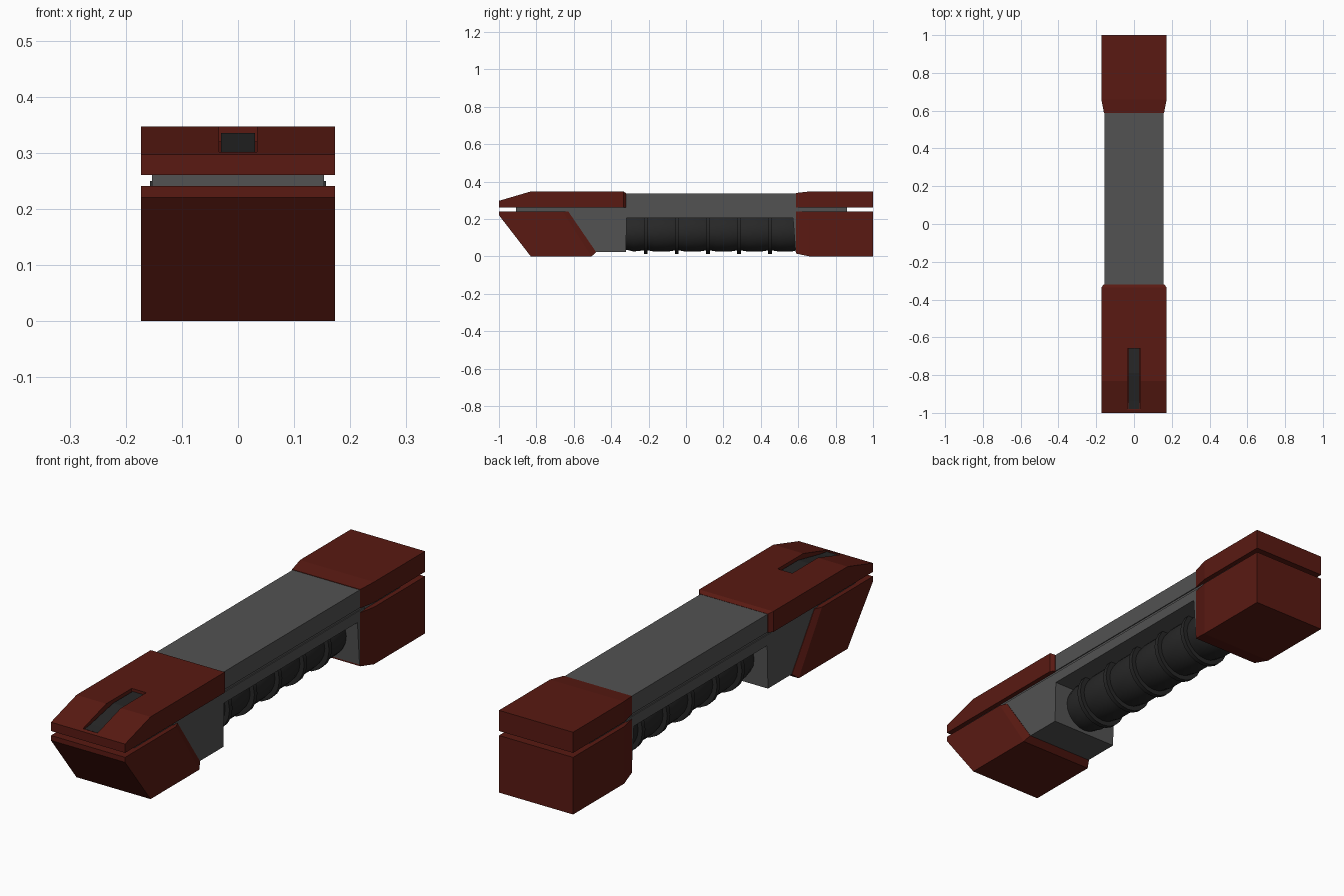
import bpy, bmesh, math

if "Cube" in bpy.data.objects:
    bpy.data.objects.remove(bpy.data.objects["Cube"])


def material(name, rgb):
    m = bpy.data.materials.new(name)
    m.diffuse_color = (*rgb, 1)
    m.use_nodes = True
    m.node_tree.nodes["Principled BSDF"].inputs["Base Color"].default_value = m.diffuse_color
    return m


RED = material("dark_red", (0.1, 0.01, 0.006))
GREY = material("mid_grey", (0.085, 0.085, 0.085))
DARK = material("dark_grey", (0.02, 0.02, 0.02))


def finish(name, bm, mat):
    bmesh.ops.recalc_face_normals(bm, faces=bm.faces)
    me = bpy.data.meshes.new(name)
    bm.to_mesh(me)
    bm.free()
    ob = bpy.data.objects.new(name, me)
    bpy.context.collection.objects.link(ob)
    me.materials.append(mat)
    return ob


def bridge(bm, rings):
    """Skin closed rings of points and cap both ends."""
    rings = [[bm.verts.new(p) for p in r] for r in rings]
    n = len(rings[0])
    for a, b in zip(rings, rings[1:]):
        for i in range(n):
            j = (i + 1) % n
            bm.faces.new((a[i], a[j], b[j], b[i]))
    bm.faces.new(rings[0])
    bm.faces.new(rings[-1])


def loft(name, mat, sections):
    """Sections are (half width, bottom (y, z), top (y, z))."""
    bm = bmesh.new()
    bridge(bm, [[(-w, *lo), (w, *lo), (w, *hi), (-w, *hi)] for w, lo, hi in sections])
    return finish(name, bm, mat)


def prism(name, mat, w, profile):
    """Side profile in (y, z), extruded across x."""
    bm = bmesh.new()
    bridge(bm, [[(x, y, z) for y, z in profile] for x in (-w, w)])
    return finish(name, bm, mat)


W, N = 0.173, 0.157  # half widths of caps and of frame

# Front caps
front_top = loft("front_upper_cap", RED, [
    (W, (-1, 0.26), (-1, 0.297)), (W, (-0.83, 0.26), (-0.83, 0.347)),
    (W, (-0.335, 0.26), (-0.335, 0.347)), (N + 0.002, (-0.32, 0.26), (-0.32, 0.338))])
loft("front_lower_cap", RED, [
    (W, (-1, 0.22), (-1, 0.241)), (W, (-0.83, 0), (-0.75, 0.241)),
    (W, (-0.505, 0), (-0.66, 0.241)), (N + 0.002, (-0.48, 0.022), (-0.63, 0.241))])

# Rear caps
for name, z0, z1, e0, e1 in (("rear_upper_cap", 0.26, 0.347, 0.26, 0.339),
                             ("rear_lower_cap", 0, 0.241, 0.015, 0.241)):
    loft(name, RED, [(N + 0.002, (0.588, e0), (0.588, e1)),
                     (W, (0.66, z0), (0.66, z1)), (W, (1, z0), (1, z1))])

# Slot cut in the front cap, with a dark strip in it
cutter = prism("slot_cutter", RED, 0.034, [
    (-0.985, 0.295), (-0.94, 0.295), (-0.8, 0.32), (-0.66, 0.32), (-0.66, 0.37), (-0.985, 0.37)])
cutter.hide_render = True
cutter.hide_viewport = True
cut = front_top.modifiers.new("slot", "BOOLEAN")
cut.operation = "DIFFERENCE"
cut.solver = "EXACT"
cut.object = cutter
prism("slot_strip", DARK, 0.03, [
    (-0.98, 0.285), (-0.66, 0.285), (-0.66, 0.335), (-0.79, 0.335), (-0.94, 0.304), (-0.98, 0.299)])

# Grey frame: top bar, lower bracket, and the thin plate between
prism("upper_bar", GREY, N, [(-0.34, 0.261), (-0.34, 0.337), (0.62, 0.337), (0.62, 0.261)])
prism("lower_bracket", GREY, N, [
    (-0.66, 0.25), (-0.5, 0.022), (-0.322, 0.022), (-0.317, 0.205), (0.572, 0.205),
    (0.586, 0.022), (0.62, 0.022), (0.62, 0.25)])
prism("middle_plate", GREY, N - 0.004, [(-0.91, 0.235), (-0.91, 0.266), (0.86, 0.266), (0.86, 0.235)])

# Ribbed grip turned around a lengthwise axis
profile = [(-0.34, 0.092), (-0.317, 0.095), (-0.28, 0.104)]
for k in range(5):
    y = -0.215 + 0.166 * k
    profile += [(y - 0.01, 0.098), (y - 0.01, 0.118), (y + 0.01, 0.118), (y + 0.01, 0.098),
                (y + 0.05, 0.105), (y + 0.116, 0.105)]
profile += [(0.6, 0.095)]
SIDES = 20
bm = bmesh.new()
bridge(bm, [[(r * math.cos(2 * math.pi * i / SIDES), y, 0.13 + r * math.sin(2 * math.pi * i / SIDES))
             for i in range(SIDES)] for y, r in profile])
grip = finish("ribbed_grip", bm, DARK)
bpy.context.view_layer.objects.active = grip
grip.select_set(True)
bpy.ops.object.shade_smooth_by_angle(angle=math.radians(35))
